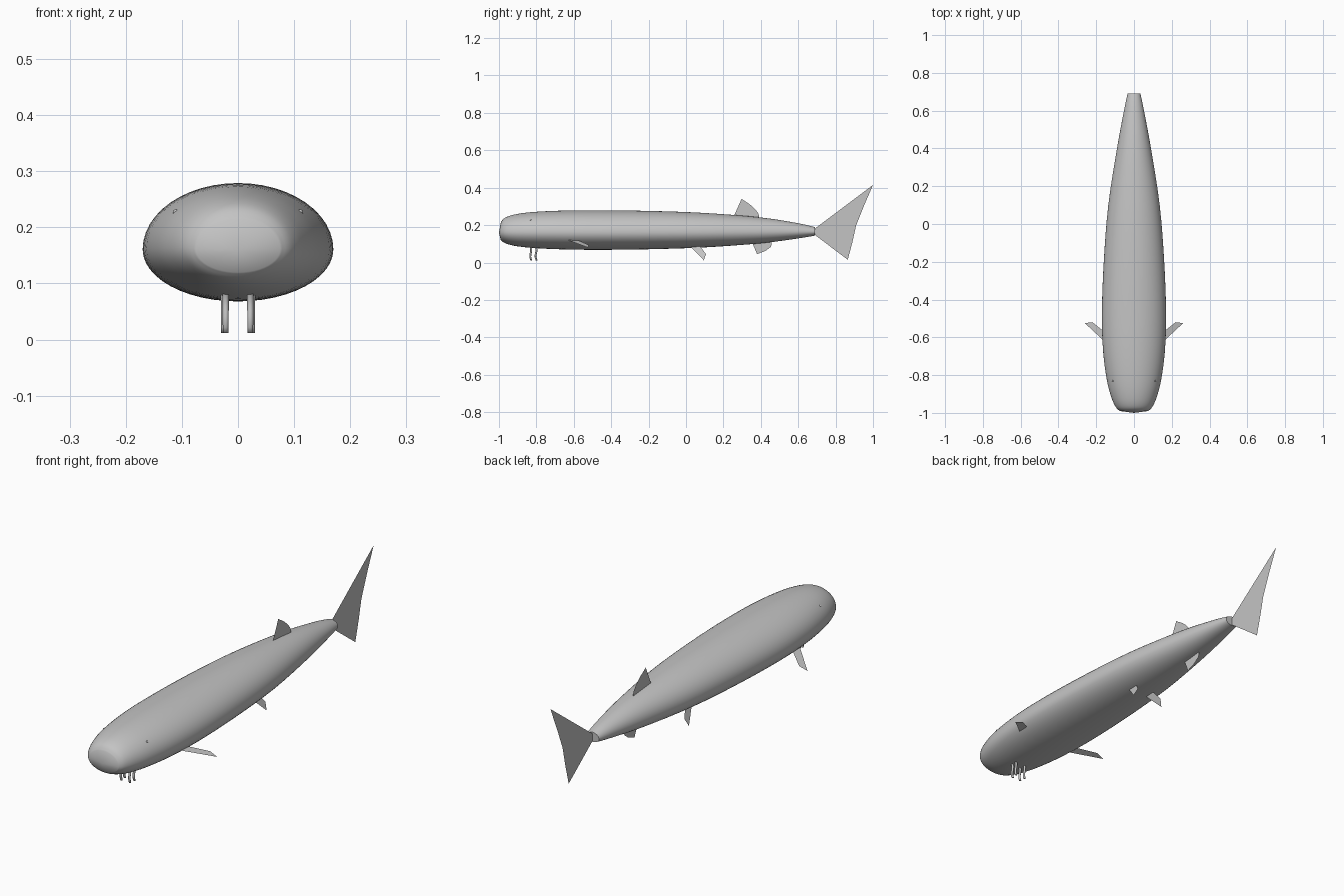
import bpy
import math

default_cube = bpy.data.objects.get("Cube")
if default_cube:
    bpy.data.objects.remove(default_cube, do_unlink=True)

# One flat skin colour
skin = bpy.data.materials.new("plain_grey")
skin.use_nodes = True
grey = (0.55, 0.55, 0.55, 1.0)
skin.diffuse_color = grey
skin.node_tree.nodes["Principled BSDF"].inputs["Base Color"].default_value = grey


def make_object(name, verts, faces, smooth=False):
    mesh = bpy.data.meshes.new(name)
    mesh.from_pydata(verts, [], faces)
    mesh.materials.append(skin)
    mesh.update()
    obj = bpy.data.objects.new(name, mesh)
    bpy.context.collection.objects.link(obj)
    if smooth:
        for poly in mesh.polygons:
            poly.use_smooth = True
    return obj


def spline(a, b, c, d, t):
    """Catmull-Rom blend between b and c."""
    return 0.5 * (2 * b + (c - a) * t + (2 * a - 5 * b + 4 * c - d) * t ** 2
                  + (3 * b - a - 3 * c + d) * t ** 3)


def refine(rows, steps):
    """Smooth a list of rows by adding in-between rows."""
    out = []
    last = len(rows) - 1
    for i in range(last):
        four = [rows[max(0, min(last, i + k))] for k in (-1, 0, 1, 2)]
        for s in range(steps):
            out.append(tuple(spline(*column, s / steps) for column in zip(*four)))
    return out + [rows[-1]]


def loft(name, rings, front_tip, back_tip):
    """Skin equal rings running front to back and close both ends with fans."""
    n = len(rings[0])
    verts = [v for ring in rings for v in ring] + [front_tip, back_tip]
    faces = []
    for r in range(len(rings) - 1):
        for i in range(n):
            j = (i + 1) % n
            faces.append((r * n + i, r * n + j, (r + 1) * n + j, (r + 1) * n + i))
    tip, base = len(verts) - 2, (len(rings) - 1) * n
    for i in range(n):
        j = (i + 1) % n
        faces.append((tip, j, i))
        faces.append((tip + 1, base + i, base + j))
    return make_object(name, verts, faces, smooth=True)


# Body: station y, half width, top z, bottom z; widest at mid height
stations = [
    (-0.99, 0.075, 0.215, 0.12), (-0.97, 0.096, 0.238, 0.105),
    (-0.92, 0.119, 0.256, 0.09), (-0.83, 0.143, 0.269, 0.079),
    (-0.68, 0.163, 0.277, 0.071), (-0.48, 0.17, 0.279, 0.068),
    (-0.2, 0.16, 0.276, 0.071), (0.1, 0.136, 0.265, 0.081),
    (0.4, 0.09, 0.241, 0.103), (0.6, 0.053, 0.21, 0.129),
    (0.69, 0.034, 0.189, 0.144),
]
SIDES = 48
rings = []
for y, half, top, low in refine(stations, 4):
    ring = []
    mid = low + (top - low) * 0.44
    for k in range(SIDES):
        a = math.tau * k / SIDES
        rise = top - mid if math.sin(a) > 0 else mid - low
        ring.append((half * math.cos(a), y, mid + rise * math.sin(a)))
    rings.append(ring)
body = loft("body", rings, (0, -1, 0.16), (0, 0.69, 0.165))
bpy.context.view_layer.objects.active = body
body.select_set(True)
bpy.ops.object.shade_smooth_by_angle(angle=math.radians(50))
body.select_set(False)


# Fins on the centre line, as flat sheets given by (y, z) outlines
def centre_fin(name, outline):
    make_object(name, [(0, y, z) for y, z in outline], [range(len(outline))])


centre_fin("tail_fin", [(0.67, 0.165), (0.69, 0.182), (1, 0.415), (0.95, 0.3),
                        (0.91, 0.2), (0.89, 0.11), (0.865, 0.015), (0.69, 0.147)])
centre_fin("dorsal_fin", [(0.25, 0.235), (0.297, 0.34), (0.34, 0.312),
                          (0.37, 0.285), (0.387, 0.262), (0.395, 0.225)])
centre_fin("anal_fin", [(0.35, 0.115), (0.38, 0.045), (0.425, 0.062),
                        (0.455, 0.085), (0.46, 0.125)])


# Barbels: slim curved tubes hanging below the snout
def barbel(name, x, y):
    rings = []
    for s in range(9):
        t = s / 8
        bend = 0.004 * math.sin(t * math.tau) + 0.006 * t
        radius = 0.006 - 0.001 * t
        rings.append([(x + radius * math.cos(math.tau * k / 10),
                       y + bend + radius * math.sin(math.tau * k / 10),
                       0.09 - 0.078 * t) for k in range(10)])
    tip = [sum(c) / 10 for c in zip(*rings[-1])]
    loft(name, rings, (x, y, 0.09), tip)


# Paired parts
for side, sign in (("left", 1), ("right", -1)):
    pectoral = [(0.12, -0.655), (0.26, -0.525), (0.22, -0.52), (0.12, -0.6)]
    make_object(side + "_pectoral_fin",
                [(sign * x, y, 0.171 - 0.35 * x) for x, y in pectoral], [range(4)])

    pelvic = [(0.01, 0.1), (0.095, 0.012), (0.107, 0.045), (0.065, 0.1)]
    make_object(side + "_pelvic_fin",
                [(sign * (0.087 - 0.45 * z), y, z) for y, z in pelvic], [range(4)])

    barbel(side + "_front_barbel", sign * 0.022, -0.833)
    barbel(side + "_rear_barbel", sign * 0.025, -0.805)

    bpy.ops.mesh.primitive_uv_sphere_add(segments=12, ring_count=8, radius=0.005,
                                         location=(sign * 0.111, -0.83, 0.227))
    eye = bpy.context.object
    eye.name = side + "_eye"
    eye.data.materials.append(skin)
    bpy.ops.object.shade_smooth()
